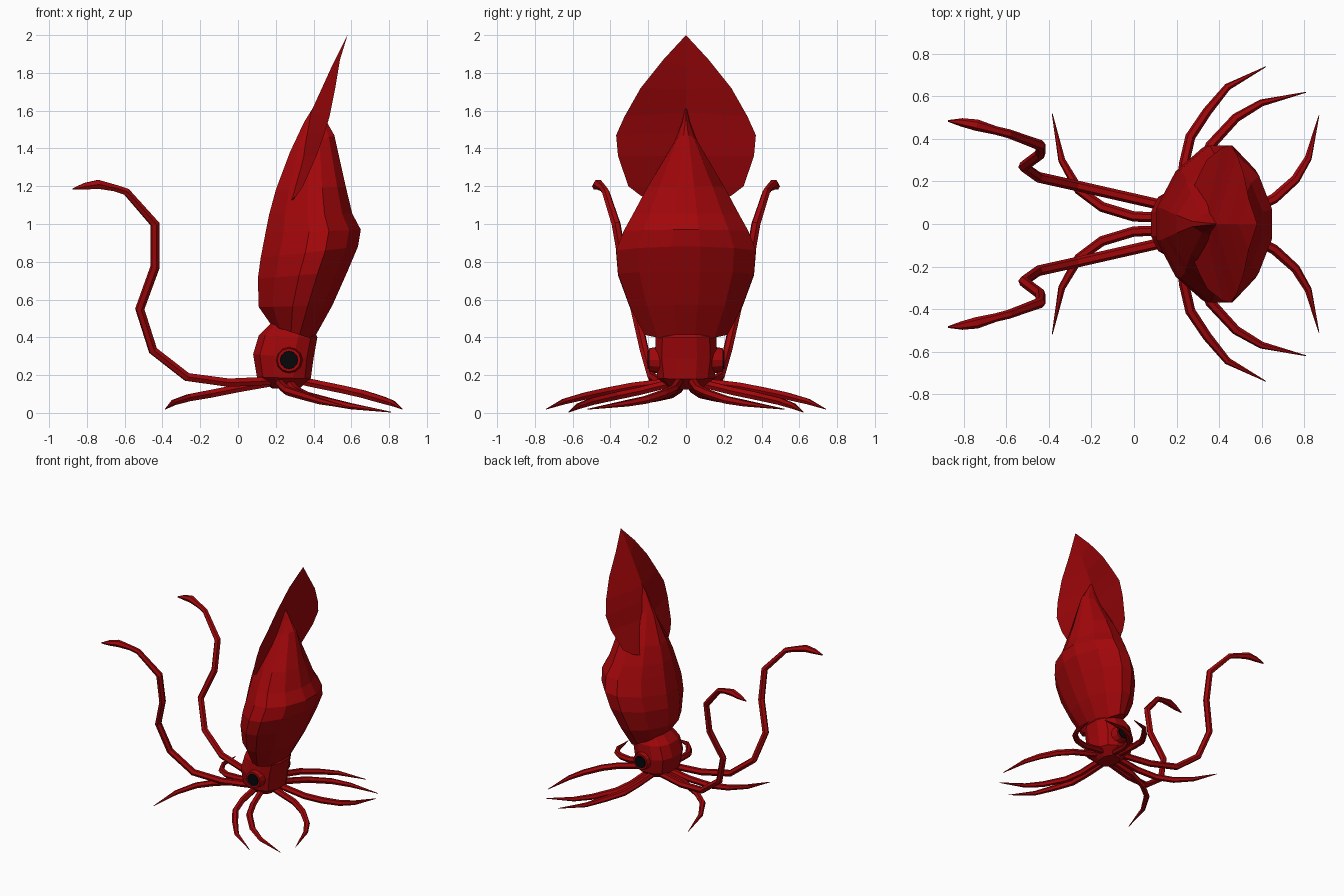
import bpy, bmesh, math
from mathutils import Vector

if "Cube" in bpy.data.objects:
    bpy.data.objects.remove(bpy.data.objects["Cube"])


def material(name, col):
    m = bpy.data.materials.new(name)
    m.diffuse_color = (*col, 1)
    m.use_nodes = True
    m.node_tree.nodes["Principled BSDF"].inputs["Base Color"].default_value = m.diffuse_color
    return m


RED = material("red_skin", (0.36, 0.002, 0.003))
BLACK = material("black_eye", (0.002, 0.002, 0.003))


def finish(bm, name, mat):
    bmesh.ops.recalc_face_normals(bm, faces=bm.faces)
    me = bpy.data.meshes.new(name)
    bm.to_mesh(me)
    bm.free()
    me.materials.append(mat)
    ob = bpy.data.objects.new(name, me)
    bpy.context.collection.objects.link(ob)
    return ob


def loft(name, rings, sides, power=1.0, skew=0.0):
    """Rings: back x, z, front x, z, half width. Skew moves the widest line forward."""
    bm = bmesh.new()
    loops = []
    for bx, bz, fx, fz, w in rings:
        mid = Vector(((bx + fx) / 2, 0, (bz + fz) / 2))
        half = Vector(((fx - bx) / 2, 0, (fz - bz) / 2))
        step = math.pi / sides
        k = math.cos(step) ** power
        loop = []
        for i in range(sides):
            a = (2 * i + 1) * step
            c = math.copysign(abs(math.cos(a)) ** power, math.cos(a)) / k
            s = math.copysign(abs(math.sin(a)) ** power, math.sin(a)) / k
            c += skew * (1 - c * c)
            loop.append(bm.verts.new(mid + half * c + Vector((0, w * s, 0))))
        loops.append(loop)
    for a, b in zip(loops, loops[1:]):
        for i in range(sides):
            j = (i + 1) % sides
            bm.faces.new((a[i], a[j], b[j], b[i]))
    bm.faces.new(loops[0])
    bm.faces.new(loops[-1])
    return finish(bm, name, RED)


def tube(name, pts, radii):
    """Six-sided tapering limb."""
    cu = bpy.data.curves.new(name, 'CURVE')
    cu.dimensions = '3D'
    cu.bevel_depth = 1.0
    cu.bevel_resolution = 1
    cu.use_fill_caps = True
    sp = cu.splines.new('POLY')
    sp.use_smooth = False
    sp.points.add(len(pts) - 1)
    for p, co, r in zip(sp.points, pts, radii):
        p.co = (*co, 1)
        p.radius = r
    cu.materials.append(RED)
    bpy.context.collection.objects.link(bpy.data.objects.new(name, cu))


# Mantle, leaning towards +x
loft("mantle", [
    (0.18, 0.46, 0.40, 0.39, 0.22),
    (0.11, 0.56, 0.50, 0.57, 0.30),
    (0.105, 0.71, 0.58, 0.75, 0.36),
    (0.12, 0.82, 0.635, 0.88, 0.37),
    (0.145, 0.95, 0.65, 0.97, 0.33),
    (0.165, 1.05, 0.605, 1.055, 0.28),
    (0.20, 1.18, 0.57, 1.20, 0.205),
    (0.275, 1.38, 0.51, 1.47, 0.06),
    (0.35, 1.54, 0.47, 1.54, 0.02),
    (0.40, 1.62, 0.43, 1.61, 0.004)], 12, 1.2, 0.13)

# Head
loft("head", [
    (0.18, 0.13, 0.32, 0.125, 0.09),
    (0.10, 0.19, 0.385, 0.18, 0.15),
    (0.08, 0.31, 0.40, 0.29, 0.165),
    (0.11, 0.41, 0.42, 0.40, 0.16),
    (0.18, 0.48, 0.40, 0.44, 0.13)], 12, 0.8)

# Tail fin: outer edge y, z, x and the back ridge x, z
edge = [(0.12, 1.87, 0.54), (0.24, 1.72, 0.515), (0.325, 1.57, 0.485), (0.37, 1.47, 0.455),
        (0.36, 1.36, 0.415), (0.305, 1.20, 0.345), (0.24, 1.15, 0.31)]
ridge = [(0.49, 1.82), (0.44, 1.71), (0.385, 1.59), (0.36, 1.48), (0.33, 1.36),
         (0.265, 1.20), (0.205, 1.06)]
bm = bmesh.new()
tip = bm.verts.new((0.58, 0, 2.0))
back = [bm.verts.new((x, 0, z)) for x, z in ridge]
front = [bm.verts.new((x + 0.03, 0, z)) for x, z in ridge]
for s in (-1, 1):
    rim = [bm.verts.new((x, s * y, z)) for y, z, x in edge]
    for mid in (back, front):
        bm.faces.new((tip, mid[0], rim[0]))
        for i in range(len(rim) - 1):
            bm.faces.new((mid[i], mid[i + 1], rim[i + 1], rim[i]))
    bm.faces.new((back[-1], front[-1], rim[-1]))
finish(bm, "tail_fin", RED)


# Eyes: red socket and black ball
def eye(side, label):
    for part, r, y, depth, mat in (("socket", 0.073, 0.165, 0.06, RED),
                                   ("pupil", 0.055, 0.178, 0.05, BLACK)):
        bm = bmesh.new()
        bmesh.ops.create_cone(bm, cap_ends=True, segments=12, radius1=r,
                              radius2=r * 0.85, depth=depth)
        for v in bm.verts:
            x, yy, z = v.co
            v.co = (0.27 + x, side * (y + z), 0.28 + yy)
        finish(bm, f"{label}_eye_{part}", mat)


# Limb paths on the +y side
arms = {
    "side_arm": [(0.22, 0.07, 0.165), (0.235, 0.28, 0.14), (0.265, 0.41, 0.115),
                 (0.345, 0.53, 0.09), (0.44, 0.645, 0.06), (0.62, 0.74, 0.02)],
    "diagonal_arm": [(0.27, 0.07, 0.16), (0.31, 0.25, 0.115), (0.36, 0.37, 0.09),
                     (0.48, 0.50, 0.06), (0.60, 0.57, 0.035), (0.81, 0.62, 0.004)],
    "front_arm": [(0.30, 0.03, 0.18), (0.38, 0.04, 0.16), (0.55, 0.065, 0.125), (0.66, 0.12, 0.10),
                  (0.76, 0.21, 0.07), (0.82, 0.31, 0.05), (0.87, 0.51, 0.02)],
    "back_arm": [(0.17, 0.03, 0.16), (0.0, 0.035, 0.13), (-0.15, 0.08, 0.10),
                 (-0.26, 0.16, 0.08), (-0.34, 0.30, 0.055), (-0.385, 0.52, 0.02)],
}
tentacle = [(0.17, 0.08, 0.17), (-0.05, 0.13, 0.16), (-0.27, 0.18, 0.19), (-0.45, 0.22, 0.33),
            (-0.52, 0.27, 0.55), (-0.44, 0.33, 0.77), (-0.44, 0.37, 1.0), (-0.59, 0.425, 1.17),
            (-0.65, 0.44, 1.19), (-0.74, 0.465, 1.21), (-0.81, 0.478, 1.20), (-0.875, 0.485, 1.185)]
club = [0.025] * 7 + [0.021, 0.02, 0.027, 0.02, 0.004]

for side, label in ((-1, "right"), (1, "left")):
    eye(side, label)
    for name, pts in arms.items():
        radii = [0.024] * (len(pts) - 3) + [0.022, 0.017, 0.002]
        tube(f"{label}_{name}", [(x, side * y, z) for x, y, z in pts], radii)
    tube(f"{label}_tentacle", [(x, side * y, z) for x, y, z in tentacle], club)
